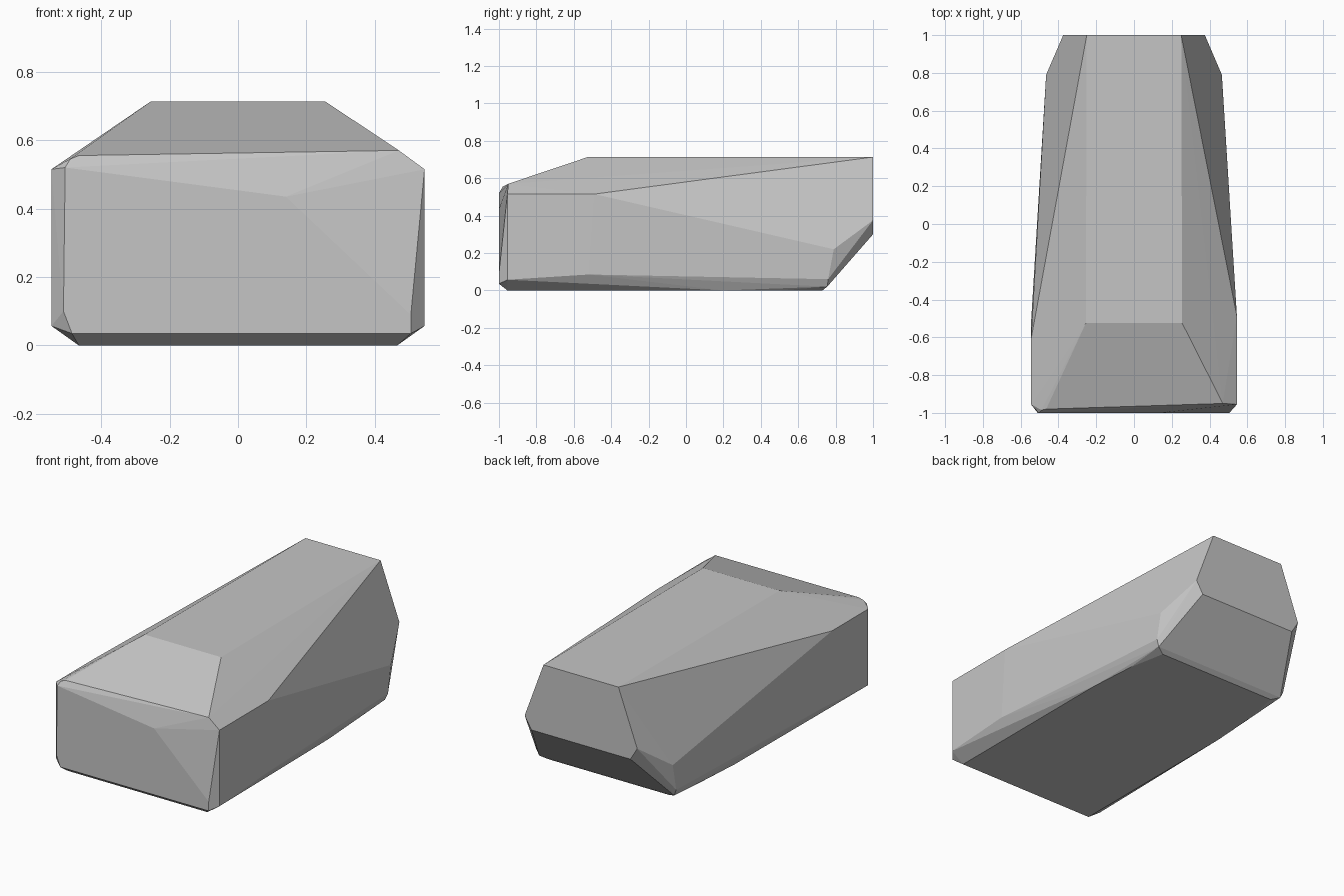
import bpy
import bmesh
from math import radians

cube = bpy.data.objects.get("Cube")
if cube:
    bpy.data.objects.remove(cube, do_unlink=True)

# One plain stone colour
stone = bpy.data.materials.new("stone grey")
stone.use_nodes = True
colour = (0.56, 0.56, 0.56, 1.0)
stone.diffuse_color = colour
bsdf = stone.node_tree.nodes["Principled BSDF"]
bsdf.inputs["Base Color"].default_value = colour
bsdf.inputs["Roughness"].default_value = 0.9

# Corners shared by both sides, given on the +x half
paired = [
    (0.255, -0.525, 0.713), (0.25, 1, 0.713),                       # top plateau
    (0.375, 1, 0.375), (0.33, 1, 0.30),                             # back face
    (0.465, 0.79, 0.22), (0.467, 0.76, 0.06), (0.45, 0.755, 0.02),  # rear flank
    (0.545, -0.955, 0.515), (0.545, -0.955, 0.057), (0.545, -0.52, 0.085),  # front flank
    (0.465, -0.955, 0), (0.465, 0.2, 0), (0.445, 0.5, 0), (0.40, 0.73, 0),  # base
]

# Uneven chips around the front and the shoulders
chips = [
    (0.545, -0.49, 0.515), (-0.545, -0.61, 0.515),                  # shoulders
    (-0.51, -0.99, 0.50), (-0.49, -0.985, 0.545), (-0.465, -0.98, 0.555),
    (0.47, -0.95, 0.57), (0.14, -1, 0.435), (-0.505, -1, 0.52),     # front brow
    (-0.51, -1, 0.10), (-0.485, -1, 0.035),
    (0.505, -1, 0.035), (0.505, -1, 0.09),                          # front foot
]

# Wrap the corners in a faceted convex boulder
bm = bmesh.new()
for x, y, z in paired:
    for side in (1, -1):
        bm.verts.new((side * x, y, z))
for corner in chips:
    bm.verts.new(corner)
hull = bmesh.ops.convex_hull(bm, input=bm.verts[:])
inside = [v for v in bm.verts if not v.link_faces]
bmesh.ops.delete(bm, geom=inside, context="VERTS")

# Merge nearly flat triangles into clean facets
bmesh.ops.dissolve_limit(bm, angle_limit=radians(1), verts=bm.verts[:], edges=bm.edges[:])
bmesh.ops.recalc_face_normals(bm, faces=bm.faces[:])

mesh = bpy.data.meshes.new("boulder")
bm.to_mesh(mesh)
bm.free()
mesh.materials.append(stone)
boulder = bpy.data.objects.new("boulder", mesh)
bpy.context.collection.objects.link(boulder)
